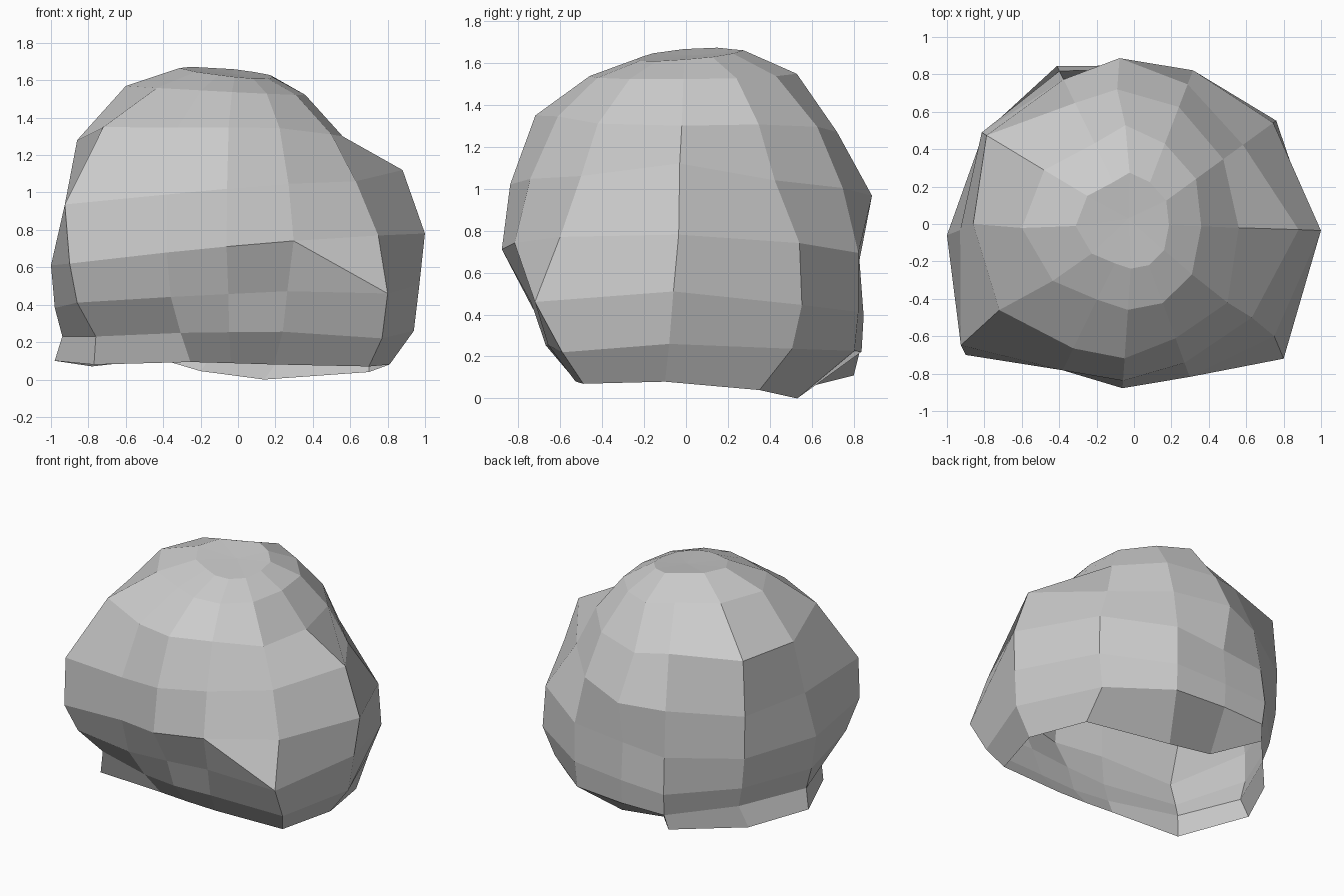
import bpy, bmesh
from math import cos, sin, radians
from mathutils import Vector

# Twelve uneven spokes around the boulder, starting at the right side
ANGLES = [-2, 36, 69, 95, 116, 149, 182, 215, 244, 266, 290, 319]

# Rings from the rim up: (height, slope along x, slope along y), radius per spoke
RINGS = [
    ((.06, -.03, -.05), [.81, .78, .55, .63, .90, .78, .98, .85, .58, .53, .56, .86]),
    ((.24, .01, -.02), [.94, .86, .86, .84, .92, .85, .94, .84, .70, .67, .70, .96]),
    ((.43, .05, -.04), [.97, .94, .88, .85, .94, .90, .98, 1.05, .82, .74, .77, 1.07]),
    ((.69, .09, -.03), [1.0, .92, .88, .83, .91, .94, 1.0, 1.12, .87, .88, .87, .96]),
    ((1.0, .09, -.03), [.88, .72, .80, .89, .86, .95, .93, 1.13, .87, .84, .79, .80]),
    ((1.32, 0, -.04), [.56, .59, .67, .72, .72, .92, .86, .85, .74, .72, .65, .66]),
    ((1.54, -.05, .01), [.36, .41, .46, .53, .48, .56, .60, .53, .45, .46, .45, .41]),
]
# Crown ring repeats the one below at a smaller size
RINGS.append(((1.635, -.10, .08), [r * .52 for r in RINGS[-1][1]]))

# Local chips: (ring, spoke) -> position
CHIPS = {
    (0, 0): (.81, -.10, .08), (0, 1): (.70, .35, .04), (0, 2): (.14, .53, 0),
    (0, 3): (-.20, .54, .045), (0, 4): (-.42, .80, .11), (0, 5): (-.78, .40, .07),
    (0, 6): (-.98, 0, .10), (0, 7): (-.77, -.47, .08), (0, 11): (.70, -.49, .07),
    (1, 0): (.94, -.08, .26), (1, 7): (-.76, -.46, .23), (1, 11): (.77, -.59, .22),
    (2, 0): (.97, -.06, .51), (2, 11): (.80, -.72, .46), (3, 6): (-1, -.06, .61),
    (3, 7): (-.90, -.70, .62), (3, 11): (.75, -.60, .77), (4, 0): (.88, -.03, 1.12),
    (4, 11): (.63, -.50, 1.06), (5, 6): (-.86, 0, 1.28), (5, 0): (.56, -.02, 1.30),
    (5, 3): (-.09, .72, 1.27), (5, 11): (.50, -.42, 1.31), (5, 7): (-.72, -.46, 1.35),
}
# Wall panel creased along its diagonal
CREASED = {(2, 10)}


def ring_points(plane, radii):
    z, sx, sy = plane
    for a, r in zip(ANGLES, radii):
        x, y = r * cos(radians(a)), r * sin(radians(a))
        yield Vector((x, y, z + sx * x + sy * y))


bm = bmesh.new()
rows = [[bm.verts.new(p) for p in ring_points(*ring)] for ring in RINGS]
for (k, i), p in CHIPS.items():
    rows[k][i].co = p

# Shell walls, open underneath
n = len(ANGLES)
for k, (low, high) in enumerate(zip(rows, rows[1:])):
    for i in range(n):
        j = (i + 1) % n
        if (k, i) in CREASED:
            bm.faces.new((low[i], low[j], high[i]))
            bm.faces.new((low[j], high[j], high[i]))
        else:
            bm.faces.new((low[i], low[j], high[j], high[i]))

# Crown fan, slightly dented
tip = bm.verts.new((-.03, .03, 1.635))
for i in range(n):
    bm.faces.new((rows[-1][i], rows[-1][(i + 1) % n], tip))

mesh = bpy.data.meshes.new("boulder")
bm.to_mesh(mesh)
bm.free()
boulder = bpy.data.objects.new("boulder", mesh)
bpy.context.collection.objects.link(boulder)
